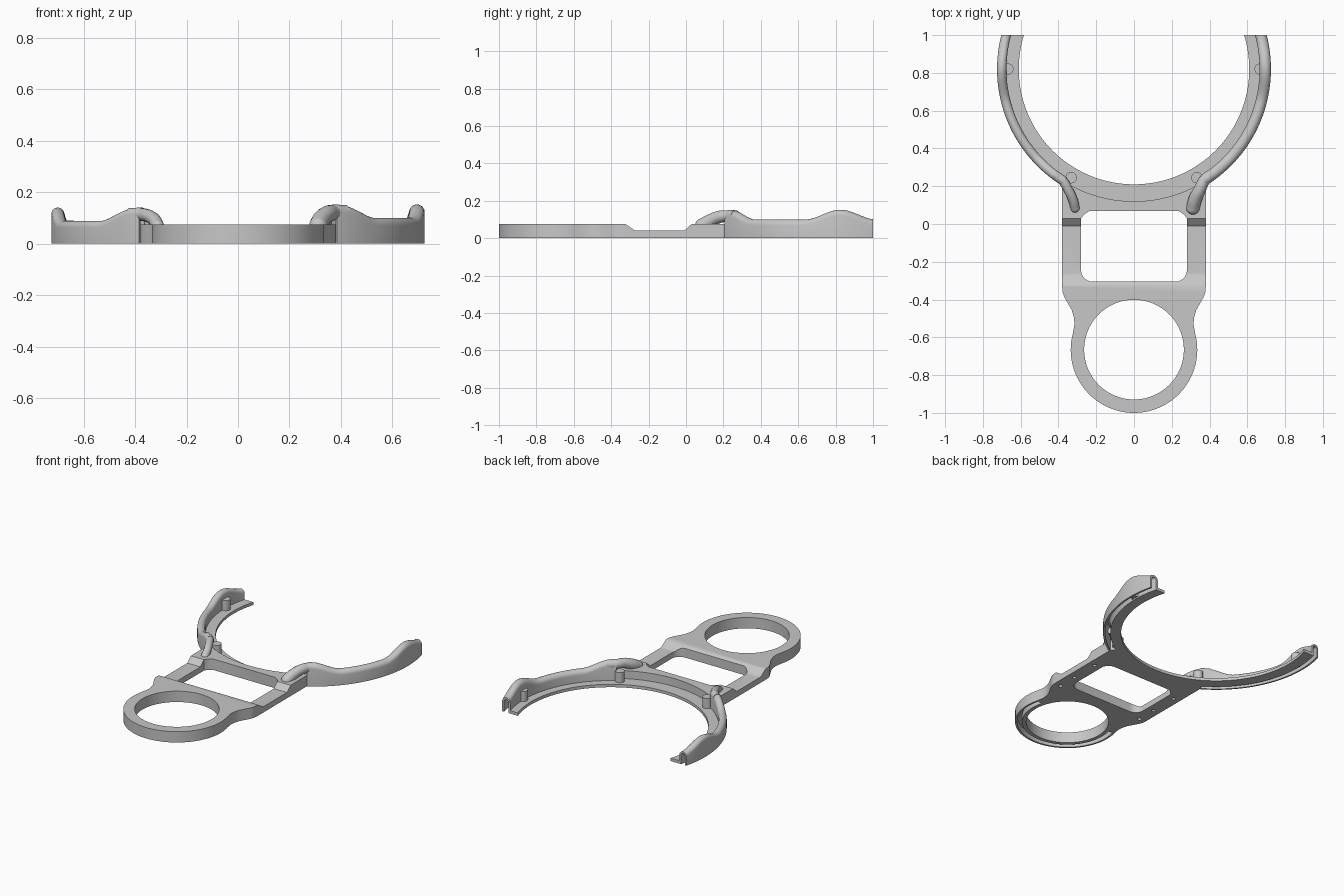
import bpy, bmesh, math
from math import sin, cos, asin, pi, radians
from mathutils import Vector

if "Cube" in bpy.data.objects:
    bpy.data.objects.remove(bpy.data.objects["Cube"], do_unlink=True)

grey = bpy.data.materials.new("plain grey")
grey.use_nodes = True
grey.diffuse_color = (0.57, 0.57, 0.57, 1)
grey.node_tree.nodes["Principled BSDF"].inputs["Base Color"].default_value = grey.diffuse_color

RING_Y, RING_R, BACK = 0.82, 0.725, 1.0      # large open ring, cut flat at the back
LOOP_Y, LOOP_R, BORE_R = -0.665, 0.335, 0.264  # small closed ring
TOP = 0.075


def add_object(name, bm):
    bmesh.ops.recalc_face_normals(bm, faces=bm.faces)
    mesh = bpy.data.meshes.new(name)
    bm.to_mesh(mesh)
    bm.free()
    mesh.materials.append(grey)
    ob = bpy.data.objects.new(name, mesh)
    bpy.context.collection.objects.link(ob)
    return ob


def activate(ob):
    bpy.ops.object.select_all(action='DESELECT')
    ob.select_set(True)
    bpy.context.view_layer.objects.active = ob


def smooth(ob):
    activate(ob)
    bpy.ops.object.shade_smooth_by_angle(angle=radians(35))


def prism(name, points, direction):
    """Extrude a closed outline of 3D points along a direction."""
    bm = bmesh.new()
    face = bm.faces.new([bm.verts.new(p) for p in points])
    out = bmesh.ops.extrude_face_region(bm, geom=[face], use_keep_orig=True)
    verts = [g for g in out["geom"] if isinstance(g, bmesh.types.BMVert)]
    bmesh.ops.translate(bm, verts=verts, vec=Vector(direction))
    return add_object(name, bm)


def sweep(name, section, start, end, steps, cy):
    """Sweep a section(y) of (radius, z) points; start and end give the angle per radius."""
    bm = bmesh.new()
    loops = []
    for i in range(steps + 1):
        t = i / steps
        mid = start(RING_R) * (1 - t) + end(RING_R) * t
        loop = []
        for r, z in section(cy + RING_R * sin(mid)):
            a = start(r) * (1 - t) + end(r) * t
            loop.append(bm.verts.new((r * cos(a), cy + r * sin(a), z)))
        loops.append(loop)
    n = len(loops[0])
    for a, b in zip(loops, loops[1:]):
        for j in range(n):
            bm.faces.new((a[j], a[(j + 1) % n], b[(j + 1) % n], b[j]))
    bm.faces.new(loops[0])
    bm.faces.new(loops[-1])
    return add_object(name, bm)


def cylinder(name, x, y, z0, z1, r, sides=24):
    ring = [(x + r * cos(2 * pi * i / sides), y + r * sin(2 * pi * i / sides), z0)
            for i in range(sides)]
    return prism(name, ring, (0, 0, z1 - z0))


def cut(target, cutters):
    activate(target)
    for c in cutters:
        mod = target.modifiers.new("cut", 'BOOLEAN')
        mod.operation, mod.solver, mod.object = 'DIFFERENCE', 'EXACT', c
        bpy.ops.object.modifier_apply(modifier=mod.name)
        bpy.data.objects.remove(c, do_unlink=True)


def back_angle(r):
    return asin((BACK - RING_Y) / r)


# Frame: small ring, flared neck and rectangular body in one outline
half = [(LOOP_R * cos(a), LOOP_Y + LOOP_R * sin(a))
        for a in (radians(-90 + 105 * i / 32) for i in range(33))]
half += [(0.315, -0.53), (0.318, -0.495), (0.33, -0.455), (0.35, -0.42),
         (0.367, -0.39), (0.377, -0.365), (0.38, -0.335), (0.38, 0.215)]
STEP_R = 0.70
half += [(STEP_R * sin(a), RING_Y - STEP_R * cos(a))
         for a in (radians(32 - 2 * i) for i in range(17))]
half[0], half[-1] = (0, half[0][1]), (0, half[-1][1])
outline = half + [(-x, y) for x, y in reversed(half[1:-1])]
frame = prism("frame", [(x, y, 0) for x, y in outline], (0, 0, TOP))

# Window with clipped back corners and rounded front corners
side = [(0.235, 0.07), (0.265, 0.05), (0.28, 0.03)]
side += [(0.22 + 0.06 * cos(a), -0.245 + 0.06 * sin(a))
         for a in (radians(-15 * i) for i in range(7))]
window = side + [(-x, y) for x, y in reversed(side)]
cutters = [prism("window_cutter", [(x, y, -0.1) for x, y in window], (0, 0, 0.4)),
           cylinder("bore_cutter", 0, LOOP_Y, -0.1, 0.3, BORE_R, 72)]

# Lowered side rails with ramps at both ends
dip = [(-0.33, 0.08), (-0.315, 0.07), (-0.275, 0.042), (-0.26, 0.04),
       (-0.01, 0.04), (0.035, 0.08), (0.035, 0.2), (-0.33, 0.2)]
cutters.append(prism("dip_cutter", [(-0.6, y, z) for y, z in dip], (1.2, 0, 0)))

# Wiring channel under the small ring
cutters.append(sweep("channel_cutter",
                     lambda y: [(0.29, -0.02), (0.322, -0.02), (0.322, 0.045), (0.29, 0.045)],
                     lambda r: radians(-195), lambda r: radians(15), 48, LOOP_Y))

# Small fastener holes in the underside
for s in (-1, 1):
    for y in (-0.34, -0.2, 0.0):
        cutters.append(cylinder("hole_cutter", s * 0.33, y, -0.02, 0.02, 0.013, 12))
cut(frame, cutters)
smooth(frame)

# Thin flange of the large ring, and its strip joining the frame
flange = sweep("ring_flange",
               lambda y: [(0.61, 0), (0.675, 0), (0.675, 0.02), (0.61, 0.02)],
               lambda r: -pi - back_angle(r), back_angle, 96, RING_Y)
strip = sweep("flange_strip",
              lambda y: [(0.67, 0), (0.705, 0), (0.705, 0.02), (0.67, 0.02)],
              lambda r: radians(-122), lambda r: radians(-58), 32, RING_Y)
smooth(flange)
smooth(strip)


def bump(d, width):
    return cos(d / width * pi / 2) ** 2 if abs(d) < width else 0


# Hollow rounded rim, rising over the pegs; slightly lower and thinner on one side
for side, s, base, rad, end_rad in (("left", 1, 0.10, 0.030, 0.036),
                                    ("right", -1, 0.088, 0.025, 0.025)):
    def rim_top(y):
        return base + 0.052 * max(bump(y - 0.21, 0.14), bump(y - 0.82, 0.2))

    def rim_section(y):
        mid, zc = RING_R - rad, rim_top(y) - rad
        arc = [radians(180 * i / 10) for i in range(11)]
        outer = [(mid + rad * cos(a), zc + rad * sin(a)) for a in arc]
        inner = [(mid + rad * 0.55 * cos(a), zc + rad * 0.55 * sin(a)) for a in arc]
        return ([(RING_R, 0)] + outer + [(RING_R - 2 * rad, 0)]
                + [(inner[-1][0], 0)] + inner[::-1] + [(inner[0][0], 0)])

    rim = sweep(side + "_rim", rim_section, lambda r: radians(-58), back_angle, 64, RING_Y)

    # Tube arching from the rim down to the frame
    c = RING_R - rad
    path = [(c * cos(a), RING_Y + c * sin(a), base + 0.05 - rad, rad)
            for a in (radians(-53), radians(-57))]
    path += [(0.345, 0.175, base + 0.043 - rad, (rad + end_rad) / 2),
             (0.322, 0.125, base + 0.026 - end_rad, end_rad),
             (0.312, 0.085, base + 0.005 - end_rad, end_rad)]
    curve = bpy.data.curves.new(side + "_tube", 'CURVE')
    curve.dimensions = '3D'
    curve.bevel_depth, curve.bevel_resolution, curve.use_fill_caps = 1.0, 5, True
    spline = curve.splines.new('BEZIER')
    spline.resolution_u = 8
    spline.bezier_points.add(len(path) - 1)
    for p, (x, y, z, r) in zip(spline.bezier_points, path):
        p.co, p.radius = (x, y, z), r
        p.handle_left_type = p.handle_right_type = 'AUTO'
    curve.materials.append(grey)
    tube = bpy.data.objects.new(side + "_tube", curve)
    bpy.context.collection.objects.link(tube)
    activate(tube)
    bpy.ops.object.convert(target='MESH')
    tube = bpy.context.object
    bpy.ops.mesh.primitive_uv_sphere_add(segments=20, ring_count=12, radius=end_rad,
                                         location=path[-1][:3])
    tip = bpy.context.object
    tip.name = side + "_tube_tip"
    tip.data.materials.append(grey)

    # Pegs on the flange beside the rim
    parts = [rim, tube, tip,
             cylinder(side + "_back_peg", 0.668, RING_Y, 0.01, 0.09, 0.03),
             cylinder(side + "_front_peg", 0.333, 0.245, 0.01, 0.09, 0.03)]

    for ob in parts:
        if s < 0:
            activate(ob)
            bpy.ops.object.transform_apply(location=True, rotation=True, scale=True)
            for v in ob.data.vertices:
                v.co.x = -v.co.x
            ob.data.flip_normals()
        smooth(ob)
